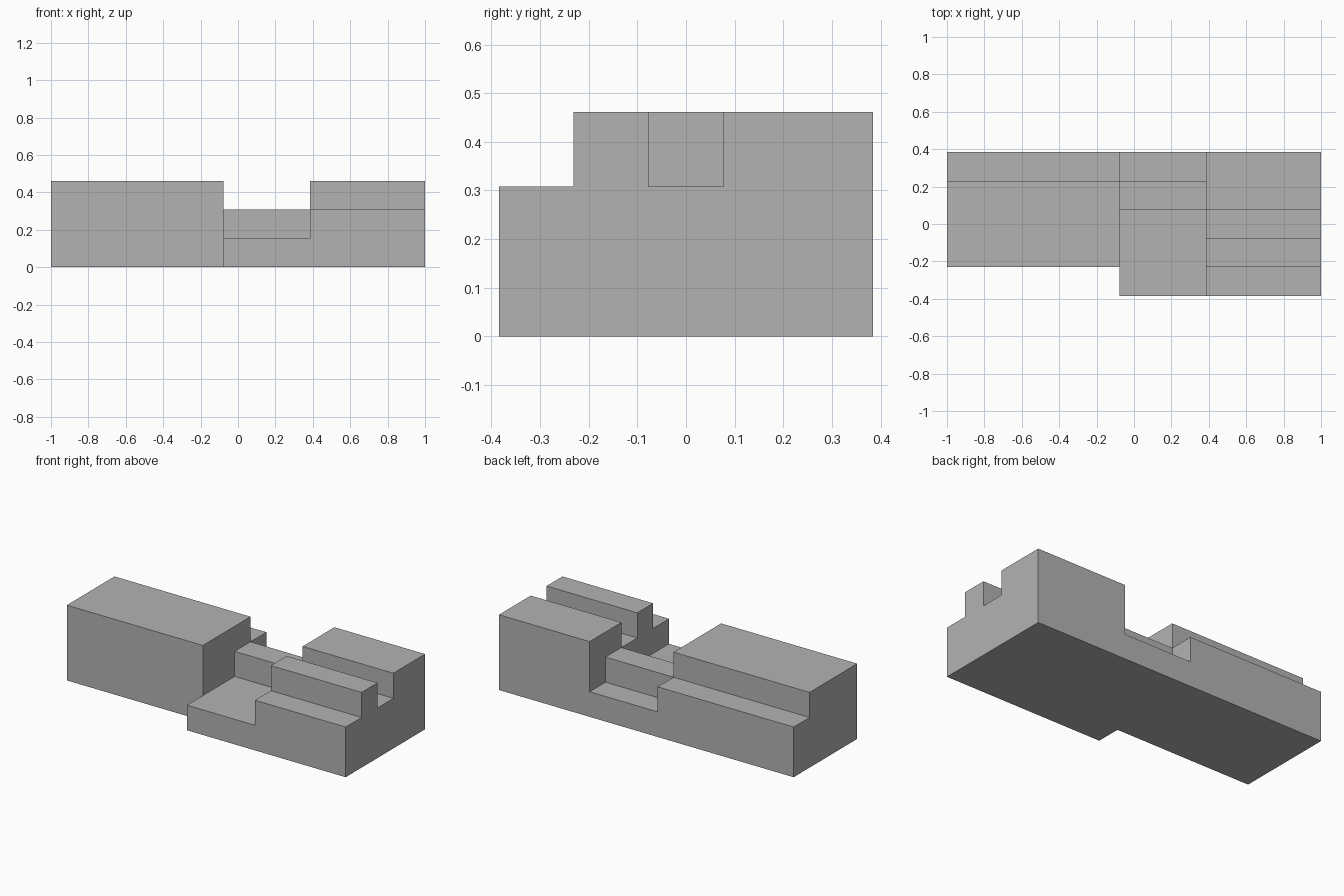
import bpy
import bmesh
from mathutils import Vector

cube = bpy.data.objects.get("Cube")
if cube:
    bpy.data.objects.remove(cube, do_unlink=True)

# Flat grey material
grey = bpy.data.materials.new("plain grey")
grey.use_nodes = True
colour = (0.45, 0.45, 0.45, 1)
grey.diffuse_color = colour
grey.node_tree.nodes["Principled BSDF"].inputs["Base Color"].default_value = colour

# Block layout: one module is a thirteenth of the length
UNIT = 2 / 13
LANES, LEVELS = 5, 3
STATIONS = [0, 6, 9, 13]      # section boundaries along x
SECTIONS = [                  # lane heights, front to back
    [0, 3, 3, 3, 2],          # tall block with a low back ledge
    [1, 1, 1, 2, 1],          # sunken saddle with a ridge
    [2, 3, 2, 3, 3],          # grooved block with a front ledge
]


def solid(cell):
    i, j, k = cell
    inside = 0 <= i < len(SECTIONS) and 0 <= j < LANES and k >= 0
    return inside and k < SECTIONS[i][j]


def place(corner):
    i, j, k = corner
    return Vector((STATIONS[i] - 6.5, j - LANES / 2, k)) * UNIT


def add_side(bm, cell, axis, step):
    """Add the face of a cell that looks along +axis or -axis."""
    u, v = (axis + 1) % 3, (axis + 2) % 3
    ring = []
    for du, dv in [(0, 0), (1, 0), (1, 1), (0, 1)][::step]:
        corner = list(cell)
        corner[axis] += step > 0
        corner[u] += du
        corner[v] += dv
        ring.append(bm.verts.new(place(corner)))
    bm.faces.new(ring)


# Build only the exposed skin, so the body is one closed shell
bm = bmesh.new()
for i in range(len(SECTIONS)):
    for j in range(LANES):
        for k in range(LEVELS):
            cell = (i, j, k)
            if not solid(cell):
                continue
            for axis in range(3):
                for step in (-1, 1):
                    neighbour = list(cell)
                    neighbour[axis] += step
                    if not solid(neighbour):
                        add_side(bm, cell, axis, step)

# Weld the skin and merge coplanar faces
bmesh.ops.remove_doubles(bm, verts=bm.verts[:], dist=0.001)
bmesh.ops.dissolve_limit(bm, angle_limit=0.01, verts=bm.verts[:], edges=bm.edges[:])

mesh = bpy.data.meshes.new("stepped_block")
bm.to_mesh(mesh)
bm.free()
mesh.materials.append(grey)
body = bpy.data.objects.new("stepped_block", mesh)
bpy.context.collection.objects.link(body)
